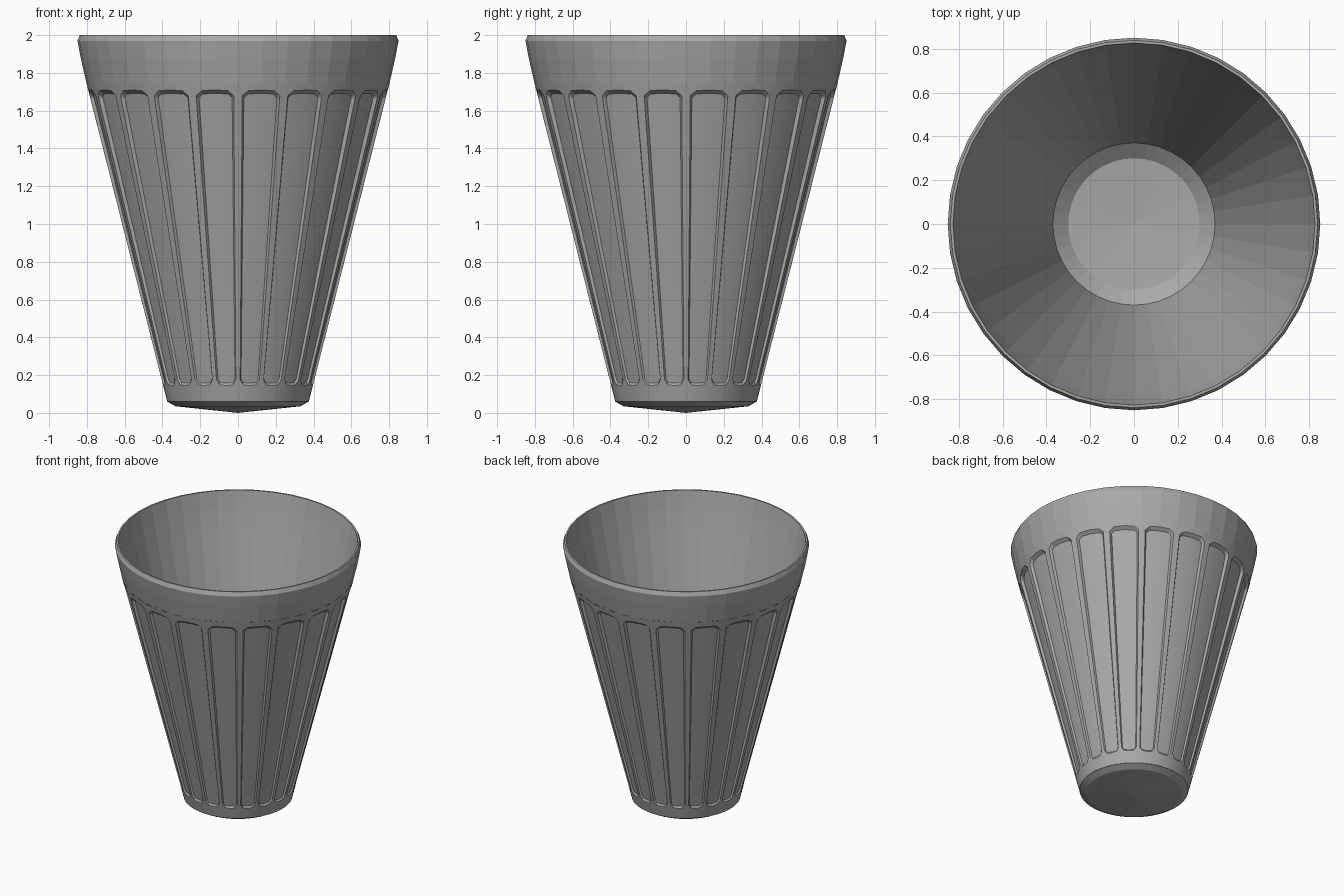
import bpy, bmesh, math

if "Cube" in bpy.data.objects:
    bpy.data.objects.remove(bpy.data.objects["Cube"])

grey = bpy.data.materials.new("plain grey")
grey.diffuse_color = (0.4, 0.4, 0.4, 1)
grey.use_nodes = True
grey.node_tree.nodes["Principled BSDF"].inputs["Base Color"].default_value = grey.diffuse_color


def finish(name, bm, angle):
    bmesh.ops.remove_doubles(bm, verts=bm.verts, dist=1e-5)
    me = bpy.data.meshes.new(name)
    bm.to_mesh(me)
    bm.free()
    me.materials.append(grey)
    ob = bpy.data.objects.new(name, me)
    bpy.context.collection.objects.link(ob)
    bpy.context.view_layer.objects.active = ob
    ob.select_set(True)
    if angle:
        bpy.ops.object.shade_smooth_by_angle(angle=math.radians(angle))
    ob.select_set(False)
    return ob


def skin(bm, columns):
    """Join neighbouring vertical columns of (angle, [(r, z)...]) all round."""
    vs = [[bm.verts.new((r * math.cos(a), r * math.sin(a), z)) for r, z in pts]
          for a, pts in columns]
    for i, c in enumerate(vs):
        d = vs[(i + 1) % len(vs)]
        for j in range(len(c) - 1):
            q = [c[j], d[j], d[j + 1], c[j + 1]]
            if (c[j].co - d[j].co).length < 1e-6:
                q = [c[j], d[j + 1], c[j + 1]]
            elif (c[j + 1].co - d[j + 1].co).length < 1e-6:
                q = [c[j], d[j], c[j + 1]]
            bm.faces.new(q)


def lathe(name, profile, n=40):
    bm = bmesh.new()
    skin(bm, [(2 * math.pi * i / n, profile) for i in range(n)])
    return finish(name, bm, 0)


def wall_r(z):
    return 0.375 + (z - 0.06) * 0.2535


# fluted outer wall: 20 recessed panels with rounded corners
FLUTES = 20
LOW, HIGH = 0.145, 1.71
# (position across flute, corner rounding, recessed?)
COLS = [(0.0, 0.03, 0), (0.09, 0.03, 0), (0.13, 0.022, 1), (0.22, 0.004, 1),
        (0.5, 0.0, 1), (0.78, 0.004, 1), (0.87, 0.022, 1), (0.91, 0.03, 0)]
bm = bmesh.new()
columns = []
for k in range(FLUTES):
    for u, c, deep in COLS:
        b, t = LOW + c, HIGH - c
        pts = [(wall_r(0.06), 0.06), (wall_r(b), b),
               (wall_r(b + 0.012) - 0.012 * deep, b + 0.012),
               (wall_r(t - 0.018) - 0.02 * deep, t - 0.018),
               (wall_r(t), t), (wall_r(1.75), 1.75)]
        columns.append((2 * math.pi * (k + u) / FLUTES, pts))
skin(bm, columns)
finish("fluted_wall", bm, 20)

# plain upper band, rim, inner wall and floor
lathe("rim_and_inside", [
    (wall_r(1.75), 1.75), (0.833, 1.88), (0.85, 1.97), (0.838, 2.0), (0.826, 2.0),
    (0.80, 1.87), (0.77, 1.74), (0.37, 0.10), (0.30, 0.045), (0, 0.025)])

# shallow pointed underside
lathe("base", [(0, 0), (0.33, 0.035), (0.375, 0.06)])
